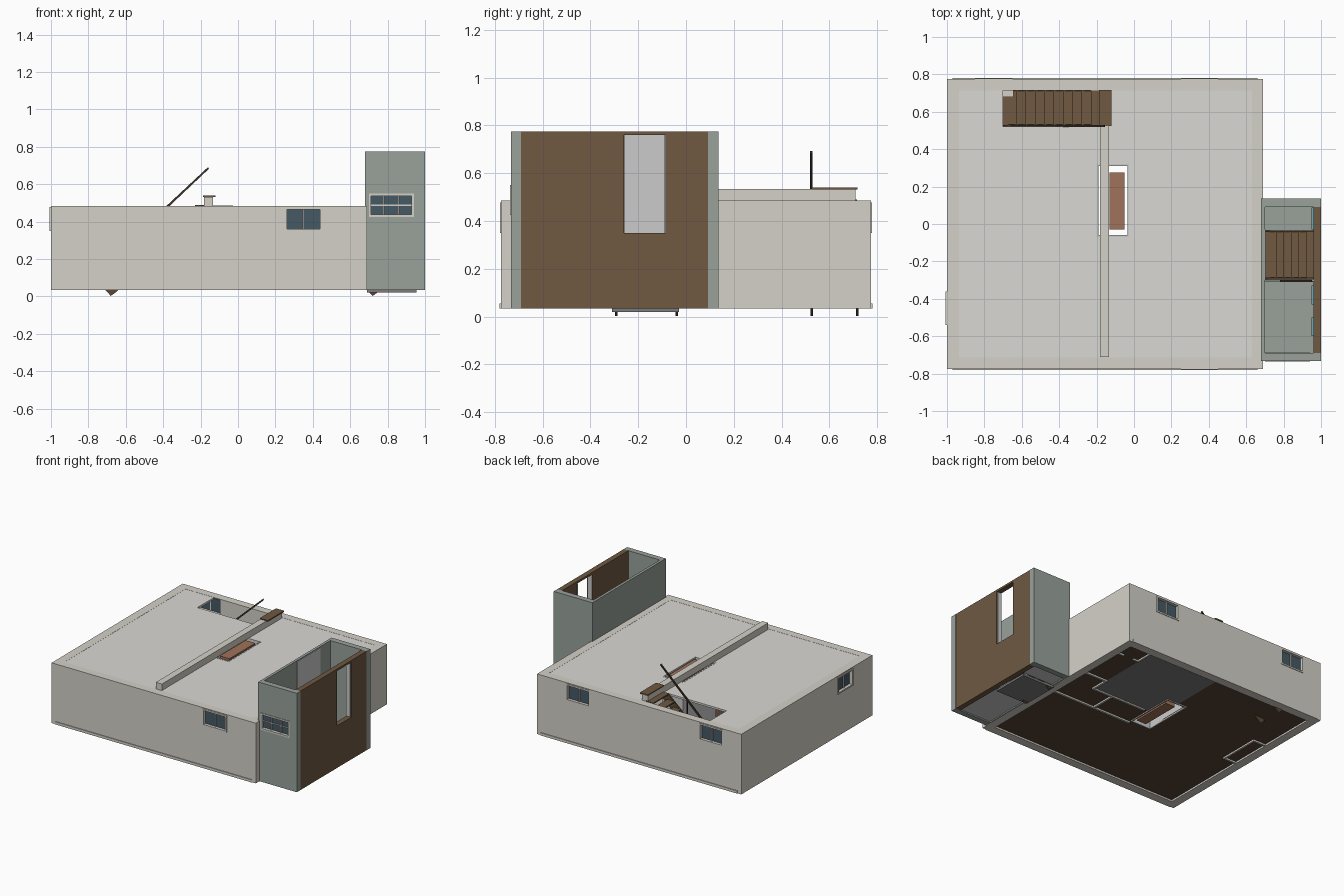
import bpy, bmesh

if "Cube" in bpy.data.objects:
    bpy.data.objects.remove(bpy.data.objects["Cube"])

MATS = {}
COL = dict(wall=(.66, .64, .58), roof=(.70, .69, .66), grey=(.32, .36, .33), brown=(.16, .10, .055),
           dark=(.10, .06, .035), brick=(.35, .17, .10), glass=(.06, .10, .13), white=(.78, .78, .75),
           tile=(.20, .20, .20), teal=(.15, .40, .45), wood=(.11, .065, .035), rail=(.05, .035, .025))


def finish(me, name, col):
    if col not in MATS:
        MATS[col] = bpy.data.materials.new(col)
        MATS[col].diffuse_color = (*COL[col], 1)
    me.materials.clear()
    me.materials.append(MATS[col])
    ob = bpy.data.objects.new(name, me)
    bpy.context.collection.objects.link(ob)
    return ob


def box(name, x, y, z, col):
    bm = bmesh.new()
    bmesh.ops.create_cube(bm, size=1)
    for v in bm.verts:
        v.co = [r[0] if c < 0 else r[1] for c, r in zip(v.co, (x, y, z))]
    me = bpy.data.meshes.new(name)
    bm.to_mesh(me)
    bm.free()
    return finish(me, name, col)


def profile_xz(name, pts, y, col):
    # extrude an x-z outline along y
    bm = bmesh.new()
    f = bm.faces.new([bm.verts.new((px, y[0], pz)) for px, pz in pts])
    r = bmesh.ops.extrude_face_region(bm, geom=[f])
    for v in r["geom"]:
        if isinstance(v, bmesh.types.BMVert):
            v.co.y = y[1]
    bmesh.ops.recalc_face_normals(bm, faces=bm.faces)
    me = bpy.data.meshes.new(name)
    bm.to_mesh(me)
    bm.free()
    return finish(me, name, col)


def cut(ob, x, y, z):
    # boolean a box out of an object and drop the cutter
    c = box("cutter", x, y, z, "wall")
    c.hide_render = True
    m = ob.modifiers.new("cut", "BOOLEAN")
    m.object, m.operation, m.solver = c, "DIFFERENCE", "EXACT"
    dg = bpy.context.evaluated_depsgraph_get()
    me = bpy.data.meshes.new_from_object(ob.evaluated_get(dg))
    ob.modifiers.clear()
    ob.data = me
    bpy.data.objects.remove(c)


def window(name, axis, wall, out, a, z, cols, rows=2, depth=.045):
    # frame, bars and glass; axis is the direction the window runs along
    def part(n, u, zz, d, col):
        w = sorted((wall + out * d[0], wall + out * d[1]))
        if axis == "x":
            box(n, u, w, zz, col)
        else:
            box(n, w, u, zz, col)
    t, d = .012, (-depth, .004)
    part(name + "_glass", a, z, (-.026, -.018), "glass")
    for lo, hi in ((z[0], z[0] + t), (z[1] - t, z[1])):
        part(name + "_rail", a, (lo, hi), d, "wall")
    for lo, hi in ((a[0], a[0] + t), (a[1] - t, a[1])):
        part(name + "_stile", (lo, hi), z, d, "wall")
    for i in range(1, cols):
        c = a[0] + (a[1] - a[0]) * i / cols
        part(name + "_mullion", (c - .004, c + .004), z, (-.03, -.008), "wall")
    for i in range(1, rows):
        c = z[0] + (z[1] - z[0]) * i / rows
        part(name + "_bar", a, (c - .003, c + .003), (-.03, -.01), "wall")


# main house outer walls with window openings
WZ = (.35, .478)
walls = box("house_walls", (-1, .69), (-.775, .775), (.035, .485), "wall")
cut(walls, (-.935, .63), (-.715, .715), (0, 1))
wins = [("front_window", "x", -.775, -1, (.25, .45)),
        ("back_window_a", "x", .775, 1, (.25, .45)),
        ("back_window_b", "x", .775, 1, (-.85, -.65)),
        ("left_window", "y", -1, 1, (-.54, -.36))]
for n, ax, w, o, a in wins:
    if ax == "x":
        cut(walls, a, (w - .1, w + .1), WZ)
        window(n, ax, w, o, a, WZ, 2, 1)
    else:
        cut(walls, (w - .1, w + .1), a, WZ)
        window(n, ax, w - .003, -1, a, WZ, 2, 1)
cut(walls, (.6, .72), (-.29, -.04), (.06, .42))
for s in (-1, 1):
    box("base_strip", (-.97, .66), sorted((s * .774, s * .78)), (.035, .055), "wall")

# ceiling and floors
roof = box("ceiling", (-.936, .631), (-.716, .716), (.47, .484), "roof")
cut(roof, (-.70, -.185), (.52, .73), (0, 1))
cut(roof, (-.19, -.035), (-.06, .31), (0, 1))
floor = box("wood_floor", (-.936, .631), (-.716, .716), (.048, .056), "dark")
cut(floor, (-.19, -.035), (-.06, .31), (0, 1))
tile = box("kitchen_floor", (-.13, .45), (.11, .70), (.046, .058), "tile")
cut(tile, (-.19, -.035), (-.06, .31), (0, 1))

# interior partitions: x range, y range
parts = [((.45, .462), (.58, .72)), ((.45, .5), (.58, .592)), ((.58, .635), (.58, .592)),
         ((.44, .635), (.236, .25)), ((.444, .458), (.10, .25)), ((0, .458), (.102, .116)),
         ((-.03, .63), (-.095, -.08)), ((.278, .292), (-.085, .11)),
         ((-.843, -.83), (-.045, .27)), ((-.94, -.83), (.26, .273)), ((-.94, -.83), (-.05, -.037))]
for i, (x, y) in enumerate(parts):
    box(f"partition_{i}", x, y, (.036, .483), "wall")

# fireplace core and surround
box("chimney_core", (-.13, -.05), (-.03, .275), (.04, .485), "brick")
ring = box("chimney_surround", (-.20, -.028), (-.07, .32), (.04, .4855), "white")
cut(ring, (-.19, -.036), (-.06, .31), (0, 1))

# roof beam
box("roof_beam", (-.183, -.133), (-.71, .71), (.484, .533), "wall")


def stair(name, x0, z0, run, rise, n, y, first, col):
    # treads on two sloped stringers
    for i in range(n):
        xa = x0 + i * run - (0 if i else first)
        zt = z0 + i * rise
        box(f"{name}_tread_{i}", (xa, x0 + i * run + run + .012), y, (zt - .009, zt), col)
    xe, ze = x0 + n * run, z0 + n * rise - rise
    zb = z0 - rise
    pts = [(x0 - .03, .035), (x0, .003), (x0 + .03, .025), (xe + .01, ze - .04), (xe + .01, ze - .01),
           (xe - run, ze - .01), (x0 - .01, zb + .03)]
    for k, yy in enumerate(((y[0] - .006, y[0] + .004), (y[1] - .004, y[1] + .006))):
        profile_xz(f"{name}_stringer_{k}", pts, yy, "wood")


# main staircase with sloped handrail and top landing
stair("main_stair", -.68, .085, .05, .045, 10, (.527, .715), .02, "brown")
box("stair_landing", (-.187, -.12), (.525, .717), (.531, .54), "brown")
profile_xz("handrail", [(-.66, .225), (-.65, .216), (-.155, .683), (-.16, .692)], (.519, .529), "rail")
for i in range(3):
    xx = -.62 + i * .12
    box(f"baluster_{i}", (xx, xx + .008), (.52, .528), (.11 + i * .108, .25 + i * .113), "rail")
box("newel_block", (-.70, -.645), (.68, .716), (.056, .30), "wall")

# side tower walls
TZ = (.035, .775)
fw = box("tower_front_wall", (.685, 1), (-.732, -.69), TZ, "grey")
cut(fw, (.70, .94), (-.8, -.6), (.425, .55))
window("tower_window", "x", -.732, -1, (.70, .94), (.425, .55), 3, 2)
box("tower_back_wall", (.685, 1), (.092, .135), TZ, "grey")
iw = box("tower_inner_wall", (.68, .70), (-.732, .135), TZ, "grey")
cut(iw, (.6, .8), (-.29, -.04), (.03, .345))
box("tower_inner_panel", (.699, .704), (-.30, -.03), (.345, .77), "white")
ow = box("tower_side_wall", (.96, .9995), (-.691, .093), TZ, "brown")
cut(ow, (.9, 1.1), (-.26, -.085), (.35, .76))
# white lining of the tall opening
for y in ((-.26, -.256), (-.089, -.085)):
    box("opening_jamb", (.958, .99), y, (.35, .76), "white")

# tower floor and side stair
for y in ((-.69, -.305), (-.035, .092)):
    box("tower_floor", (.70, .96), y, (.052, .06), "grey")
    box("tower_floor_base", (.70, .96), y, (.044, .052), "white")
box("stair_pad", (.69, .955), (-.31, -.03), (.02, .036), "tile")
stair("side_stair", .72, .085, .04, .045, 6, (-.29, -.04), .03, "brown")
profile_xz("side_handrail", [(.78, .24), (.79, .23), (.955, .41), (.95, .42)], (-.31, -.30), "rail")

# small inset panes on the tower inner side
for y in ((-.03, .088), (-.43, -.33), (-.60, -.50)):
    box("inset_pane", (.95, .961), y, (.30, .45), "teal")

for m in bpy.data.materials:
    if m.users and not m.is_grease_pencil:
        m.use_nodes = True
        m.node_tree.nodes["Principled BSDF"].inputs["Base Color"].default_value = m.diffuse_color
